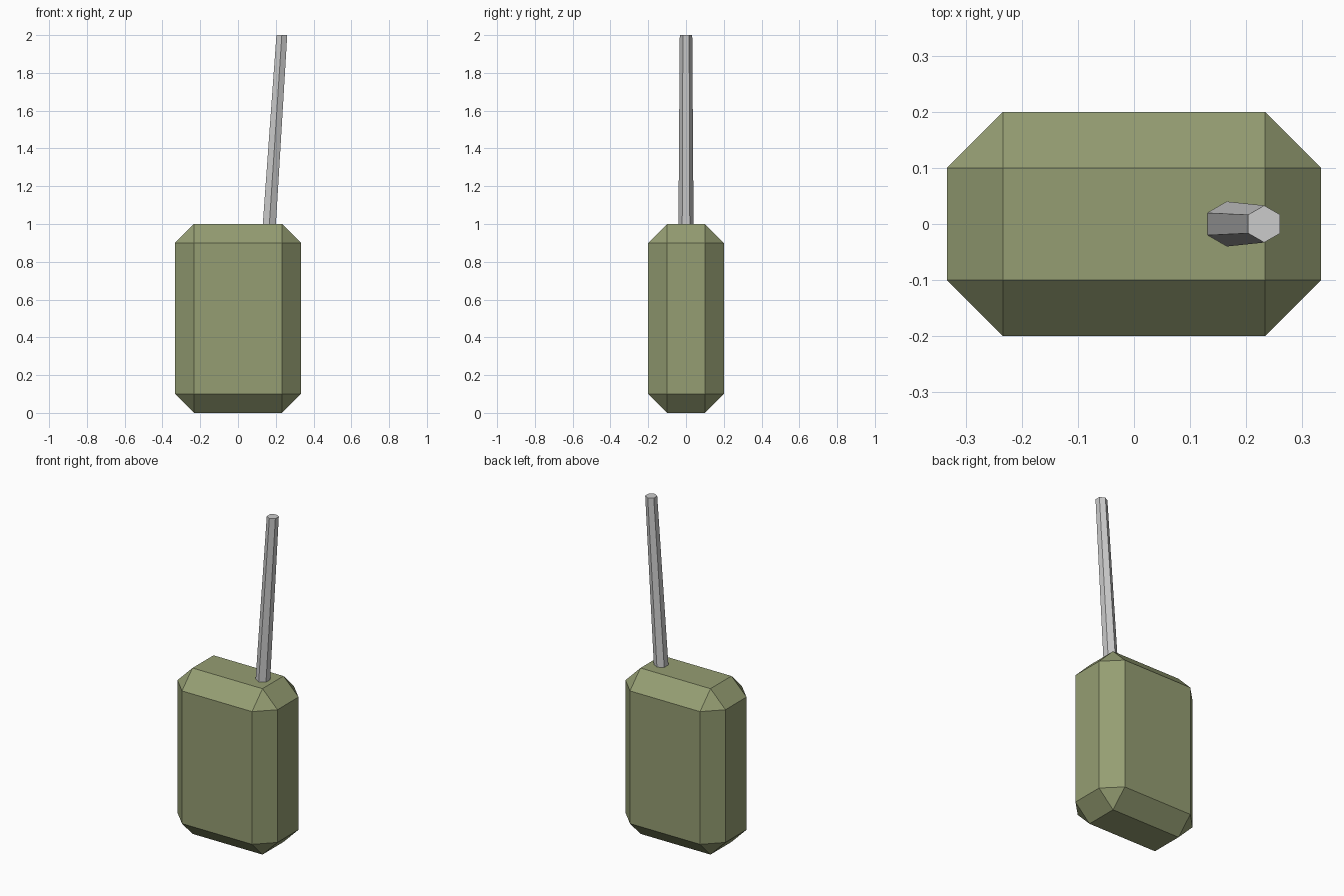
import bpy, bmesh, math
from mathutils import Matrix

if "Cube" in bpy.data.objects:
    bpy.data.objects.remove(bpy.data.objects["Cube"])


def add_object(name, bm, material=None):
    bmesh.ops.recalc_face_normals(bm, faces=bm.faces)
    mesh = bpy.data.meshes.new(name)
    bm.to_mesh(mesh)
    bm.free()
    if material:
        mesh.materials.append(material)
    obj = bpy.data.objects.new(name, mesh)
    bpy.context.collection.objects.link(obj)
    return obj


olive = bpy.data.materials.new("olive")
olive.diffuse_color = (0.30, 0.34, 0.17, 1)
olive.use_nodes = True
olive.node_tree.nodes["Principled BSDF"].inputs["Base Color"].default_value = olive.diffuse_color

# Chamfered body standing on the ground
bm = bmesh.new()
bmesh.ops.create_cube(bm, size=1, matrix=Matrix.Translation((0, 0, 0.5))
                      @ Matrix.Diagonal((0.667, 0.4, 1, 1)))
bmesh.ops.bevel(bm, geom=bm.edges[:], offset=0.1, offset_type='OFFSET',
                segments=1, profile=0.5, affect='EDGES')
add_object("body", bm, olive)

# Leaning, tapered six-sided antenna with level ends
bm = bmesh.new()
rings = []
for cx, z, r in ((0.166, 1.0, 0.04), (0.232, 2.0, 0.033)):
    angles = [math.radians(30 + 60 * i) for i in range(6)]
    rings.append([bm.verts.new((cx + r * math.cos(a), r * math.sin(a), z))
                  for a in angles])
low, high = rings
bm.faces.new(low)
bm.faces.new(high)
for i in range(6):
    j = (i + 1) % 6
    bm.faces.new((low[i], low[j], high[j], high[i]))
add_object("antenna", bm)
